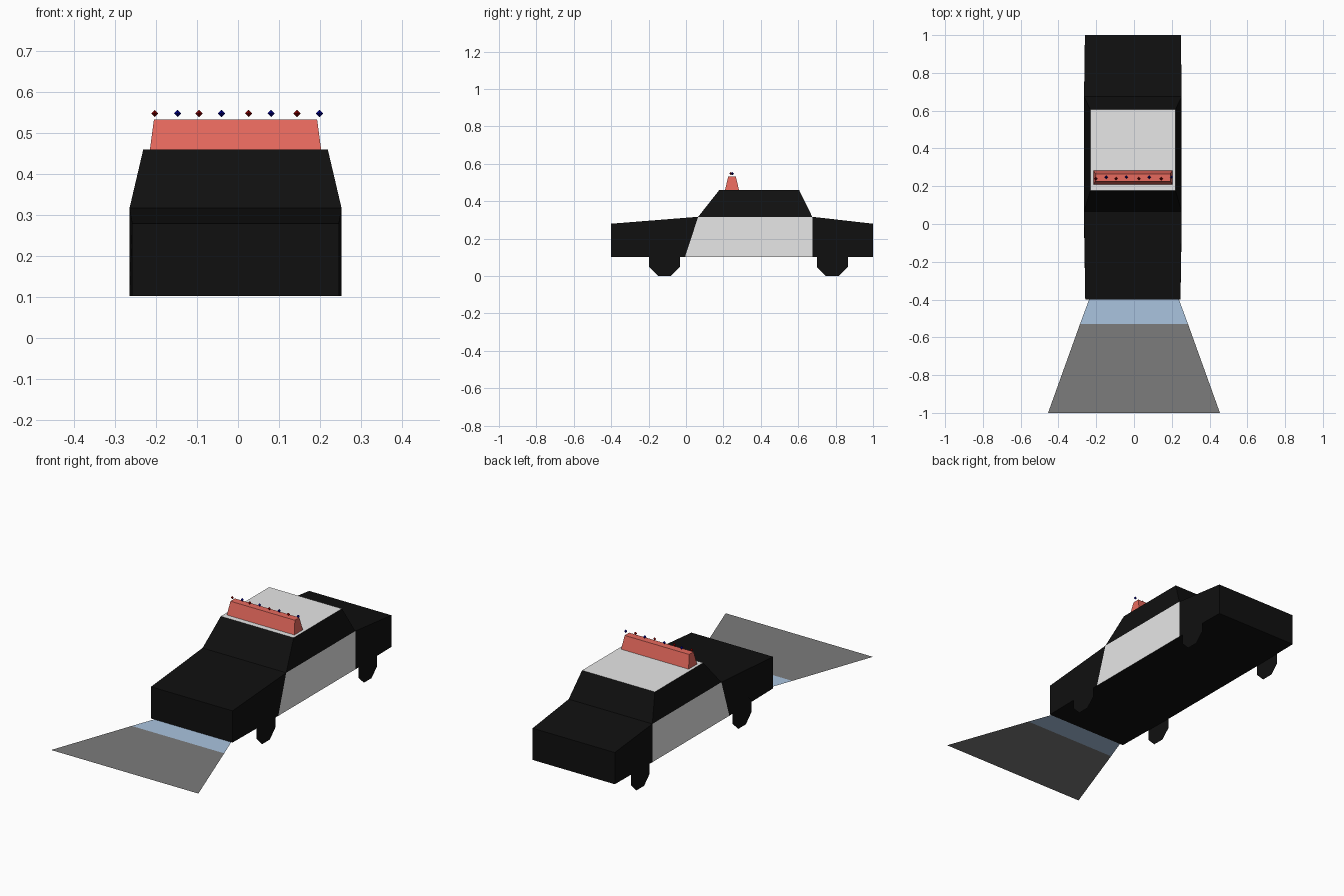
import bpy, bmesh, math
from mathutils import Matrix

if "Cube" in bpy.data.objects:
    bpy.data.objects.remove(bpy.data.objects["Cube"])

CX = -0.006   # the car sits a touch left of the origin
BASE = 0.103  # underside of the body


def mat(name, *rgb):
    m = bpy.data.materials.new(name)
    m.diffuse_color = (*rgb, 1)
    m.use_nodes = True
    m.node_tree.nodes["Principled BSDF"].inputs["Base Color"].default_value = m.diffuse_color
    return m


BLACK = mat("black paint", 0.005, 0.005, 0.005)
WHITE = mat("white paint", 0.9, 0.9, 0.9)
BAR = mat("bar red", 0.9, 0.16, 0.125)
RED = mat("lamp red", 0.25, 0.0, 0.0)
BLUE = mat("lamp blue", 0.0, 0.0, 0.27)
PALE = mat("pale blue beam", 0.4, 0.55, 0.74)
GREY = mat("grey beam", 0.2, 0.2, 0.2)


def finish(name, bm, *mats, normals=True):
    if normals:
        bmesh.ops.recalc_face_normals(bm, faces=bm.faces)
    me = bpy.data.meshes.new(name)
    bm.to_mesh(me)
    bm.free()
    for m in mats:
        me.materials.append(m)
    ob = bpy.data.objects.new(name, me)
    bpy.context.collection.objects.link(ob)
    return ob


def loft(rings, cap=True):
    """Skin a list of four-point rings."""
    bm = bmesh.new()
    vs = [[bm.verts.new(p) for p in r] for r in rings]
    for a, b in zip(vs, vs[1:]):
        for i in range(4):
            j = (i + 1) % 4
            bm.faces.new((a[i], a[j], b[j], b[i]))
    if cap:
        bm.faces.new(vs[0])
        bm.faces.new(vs[-1])
    bmesh.ops.recalc_face_normals(bm, faces=bm.faces)
    return bm


def rect(hw, y0, y1, z):
    return [(CX - hw, y0, z), (CX + hw, y0, z), (CX + hw, y1, z), (CX - hw, y1, z)]


# lower body: cross-sections along y, white door section in the middle
sections = [(-0.4, -0.4, 0.252, 0.28), (-0.005, 0.065, 0.2585, 0.317),
            (0.675, 0.675, 0.2585, 0.317), (1.0, 1.0, 0.254, 0.28)]
bm = loft([[(CX - w, yb, BASE), (CX + w, yb, BASE), (CX + w, yt, z), (CX - w, yt, z)]
           for yb, yt, w, z in sections])
for f in bm.faces:
    if abs(f.normal.x) > 0.9 and 0.2 < f.calc_center_median().y < 0.5:
        f.material_index = 1
finish("car_body", bm, BLACK, WHITE)

# cabin with white roof
bm = loft([rect(0.2585, 0.065, 0.675, 0.317), rect(0.225, 0.178, 0.605, 0.46)])
for f in bm.faces:
    if f.normal.z > 0.95:
        f.material_index = 1
finish("cabin", bm, BLACK, WHITE)

# roof light bar
bm = loft([rect(0.209, 0.208, 0.284, 0.458), rect(0.199, 0.226, 0.266, 0.533)])
finish("light_bar", bm, BAR)

# small lamps above the bar, alternating red and blue
for i, x in enumerate((-0.203, -0.147, -0.095, -0.04, 0.026, 0.081, 0.144, 0.199)):
    bm = bmesh.new()
    bmesh.ops.create_uvsphere(bm, u_segments=4, v_segments=2, radius=0.009,
                              matrix=Matrix.Translation((x, 0.248 if i % 2 else 0.24, 0.548)))
    finish("lamp_%d" % (i + 1), bm, BLUE if i % 2 else RED)

# flat octagonal wheels
for end, y in (("front", -0.115), ("rear", 0.783)):
    for side, s in (("left", -1), ("right", 1)):
        bm = bmesh.new()
        r = 0.0825 / math.cos(math.pi / 8)
        bm.faces.new([bm.verts.new((CX + s * 0.2595,
                                    y + r * math.cos(math.pi / 8 + s * k * math.pi / 4),
                                    0.0825 + r * math.sin(math.pi / 8 + s * k * math.pi / 4)))
                      for k in range(8)])
        finish("%s_%s_wheel" % (end, side), bm, BLACK, normals=False)

# flat headlight beam in front, pale near the car and grey beyond
bm = bmesh.new()
rows = [[bm.verts.new((s * w, y, BASE)) for s in (-1, 1)]
        for y, w in ((-1.0, 0.455), (-0.53, 0.286), (-0.4, 0.238))]
for k in range(2):
    a, b = rows[k], rows[k + 1]
    bm.faces.new((a[0], a[1], b[1], b[0])).material_index = k
finish("headlight_beam", bm, GREY, PALE, normals=False)
